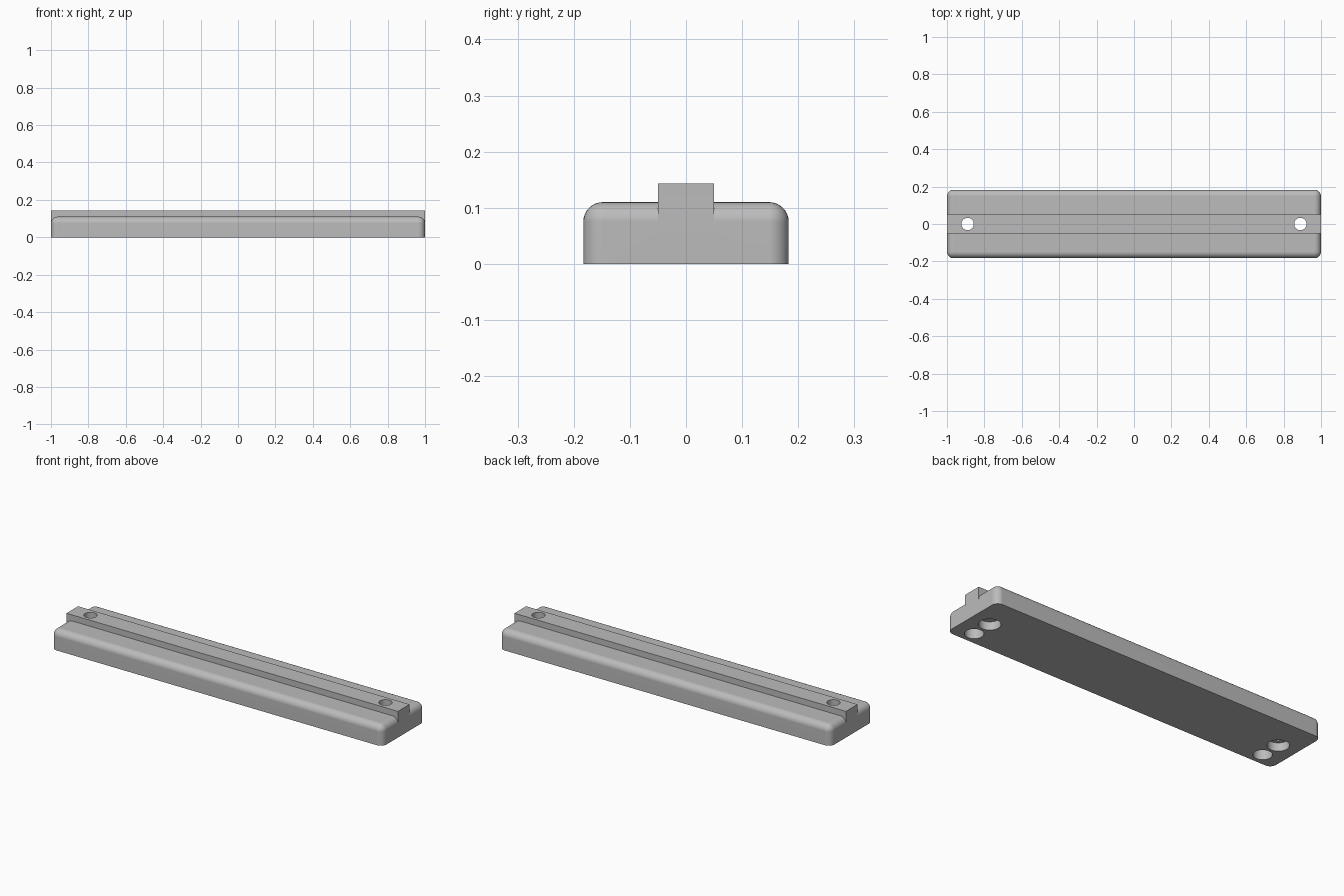
import bpy
import bmesh
import math
from mathutils import Matrix, Vector

cube = bpy.data.objects.get("Cube")
if cube:
    bpy.data.objects.remove(cube, do_unlink=True)

# Main dimensions
HALF_WIDTH = 0.183
BODY_TOP = 0.11
RAIL_HALF = 0.05
RAIL_TOP = 0.143
FILLET = 0.035
HOLE_X = 0.89

grey = bpy.data.materials.new("plain grey")
grey.use_nodes = True
colour = (0.5, 0.5, 0.5, 1)
grey.diffuse_color = colour
grey.node_tree.nodes["Principled BSDF"].inputs["Base Color"].default_value = colour


def finish(name, bm):
    mesh = bpy.data.meshes.new(name)
    bm.to_mesh(mesh)
    bm.free()
    mesh.materials.append(grey)
    obj = bpy.data.objects.new(name, mesh)
    bpy.context.collection.objects.link(obj)
    return obj


def box(name, half_y, bottom, top, fillet=0):
    bm = bmesh.new()
    bmesh.ops.create_cube(bm, size=1)
    bmesh.ops.scale(bm, vec=Vector((2, 2 * half_y, top - bottom)), verts=bm.verts)
    bmesh.ops.translate(bm, vec=Vector((0, 0, (top + bottom) / 2)), verts=bm.verts)
    if fillet:
        # Round every edge except those around the flat underside
        edges = [e for e in bm.edges
                 if max(v.co.z for v in e.verts) > bottom + fillet]
        bmesh.ops.bevel(bm, geom=edges, offset=fillet, segments=8,
                        profile=0.5, affect='EDGES', clamp_overlap=True)
    return finish(name, bm)


def cylinder(name, x, y, radius, bottom, top):
    bm = bmesh.new()
    bmesh.ops.create_cone(bm, cap_ends=True, segments=48, radius1=radius,
                          radius2=radius, depth=top - bottom,
                          matrix=Matrix.Translation((x, y, (top + bottom) / 2)))
    return finish(name, bm)


def combine(target, other, operation):
    other.hide_render = True
    mod = target.modifiers.new(operation.lower(), 'BOOLEAN')
    mod.operation = operation
    mod.solver = 'EXACT'
    mod.object = other
    bpy.context.view_layer.objects.active = target
    bpy.ops.object.modifier_apply(modifier=mod.name)
    bpy.data.objects.remove(other, do_unlink=True)


# Rounded bar with a square rail along its top
bar = box("mounting_bar", HALF_WIDTH, 0, BODY_TOP, FILLET)
combine(bar, box("rail", RAIL_HALF, 0.05, RAIL_TOP), 'UNION')

# Counterbored screw holes and blind side pockets at both ends
for x in (-HOLE_X, HOLE_X):
    for name, y, radius, bottom, top in (
            ("screw_hole", 0, 0.033, -0.1, 0.3),
            ("counterbore", 0, 0.053, -0.1, 0.045),
            ("blind_pocket", -0.115, 0.046, -0.1, 0.075)):
        combine(bar, cylinder(name, x, y, radius, bottom, top), 'DIFFERENCE')

# Smooth fillets and bores, crisp edges elsewhere
bpy.ops.object.select_all(action='DESELECT')
bar.select_set(True)
bpy.context.view_layer.objects.active = bar
bpy.ops.object.shade_smooth_by_angle(angle=math.radians(30))
weighted = bar.modifiers.new("even_shading", 'WEIGHTED_NORMAL')
weighted.keep_sharp = True
